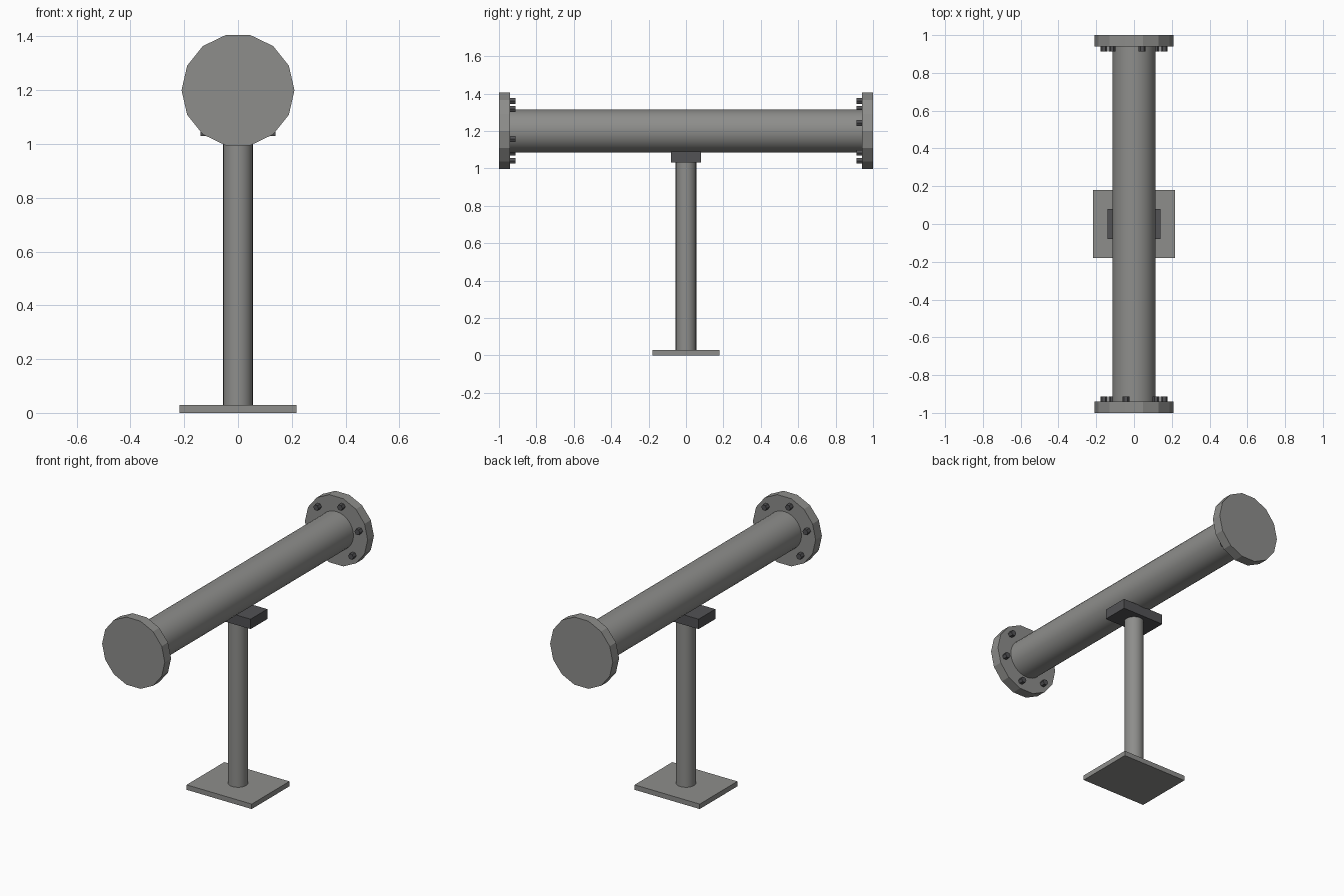
import bpy, math

if "Cube" in bpy.data.objects:
    bpy.data.objects.remove(bpy.data.objects["Cube"])

AXIS_Z = 1.2  # height of the horizontal pipe


def material(name, rgb):
    m = bpy.data.materials.new(name)
    m.diffuse_color = (*rgb, 1)
    m.use_nodes = True
    m.node_tree.nodes["Principled BSDF"].inputs["Base Color"].default_value = m.diffuse_color
    return m


steel = material("grey steel", (0.27, 0.27, 0.26))
dark = material("dark steel", (0.085, 0.085, 0.09))


def finish(name, mat, smooth=False):
    ob = bpy.context.object
    ob.name = name
    ob.data.materials.append(mat)
    if smooth:
        bpy.ops.object.shade_smooth_by_angle(angle=math.radians(35))
    return ob


def box(name, size, z0, mat):
    bpy.ops.mesh.primitive_cube_add(size=1, location=(0, 0, z0 + size[2] / 2))
    bpy.context.object.scale = size
    bpy.ops.object.transform_apply(location=False, rotation=False, scale=True)
    return finish(name, mat)


def cylinder(name, sides, r, depth, loc, mat, along_y=False, spin=0, smooth=False):
    bpy.ops.mesh.primitive_cylinder_add(
        vertices=sides, radius=r, depth=depth, location=loc,
        rotation=(math.pi / 2 if along_y else 0, spin, 0))
    return finish(name, mat, smooth)


# Stand: base plate, post and saddle block
box("base_plate", (0.436, 0.36, 0.03), 0, steel)
cylinder("post", 24, 0.055, 1.01, (0, 0, 0.53), steel, smooth=True)
box("saddle_block", (0.28, 0.16, 0.06), 1.03, dark)

# Horizontal pipe
cylinder("pipe", 32, 0.115, 1.9, (0, 0, AXIS_Z), steel, along_y=True, smooth=True)

# End flanges (14 sides, corner on +x) with a ring of six bolts on the inner face
for side, label in ((-1, "front"), (1, "back")):
    cylinder(label + "_flange", 14, 0.21, 0.06, (0, side * 0.97, AXIS_Z), steel,
             along_y=True, spin=math.pi / 2)
    for k in range(6):
        a = math.radians(side * 15 + 60 * k)
        cylinder(f"{label}_bolt_{k + 1}", 6, 0.018, 0.04,
                 (0.165 * math.cos(a), side * 0.932, AXIS_Z + 0.165 * math.sin(a)),
                 dark, along_y=True, spin=math.pi / 2)
